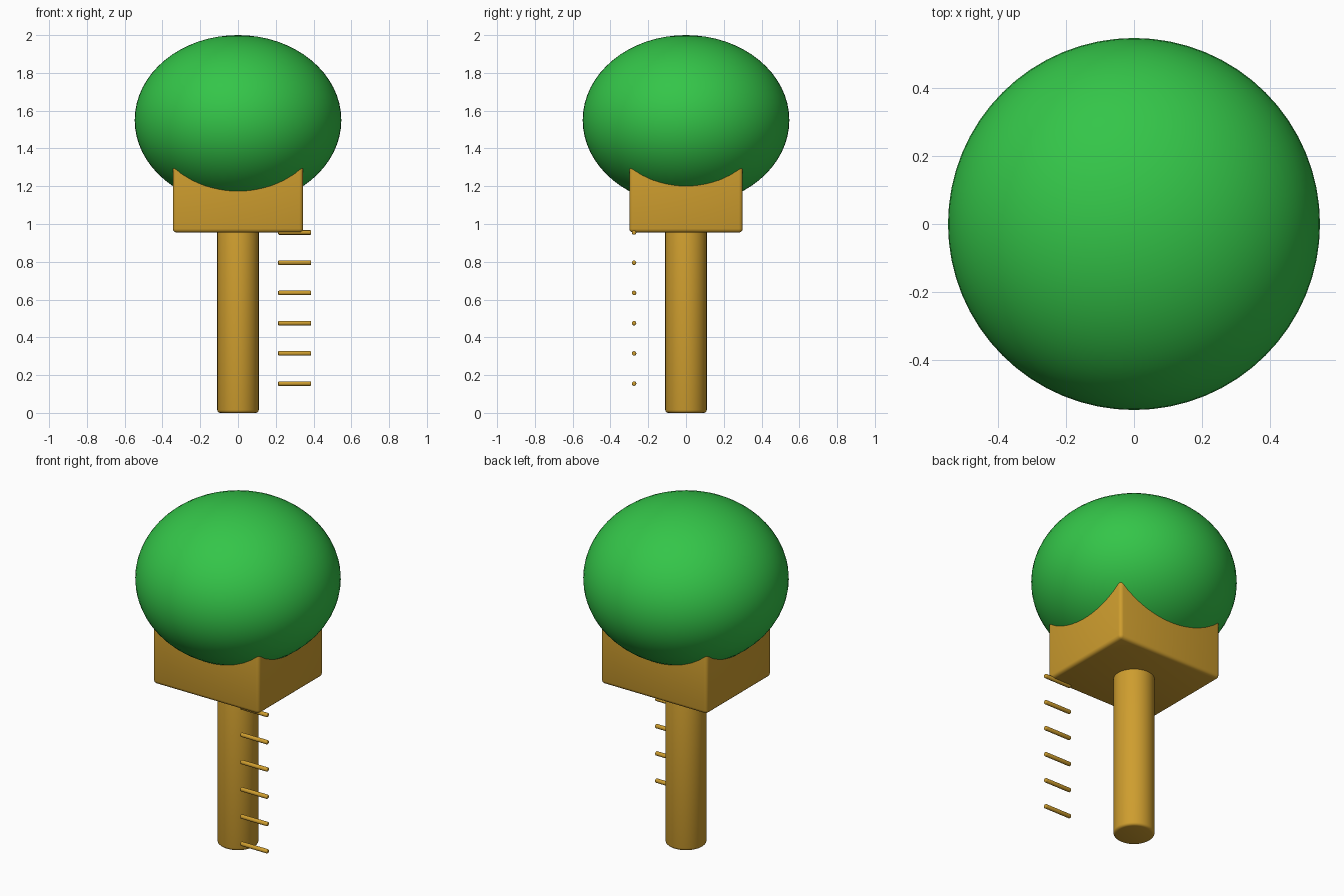
import bpy, bmesh, math
from mathutils import Matrix

cube = bpy.data.objects.get("Cube")
if cube:
    bpy.data.objects.remove(cube, do_unlink=True)


def material(name, rgb):
    m = bpy.data.materials.new(name)
    m.use_nodes = True
    m.diffuse_color = (*rgb, 1)
    bsdf = next(n for n in m.node_tree.nodes if n.type == 'BSDF_PRINCIPLED')
    bsdf.inputs["Base Color"].default_value = (*rgb, 1)
    return m


wood = material("golden wood", (0.62, 0.34, 0.028))
leaf = material("leaf green", (0.034, 0.56, 0.066))
tile = material("red roof", (0.5, 0.06, 0.03))


def finish(obj, name, mat, bevel=0, angle=40):
    """Name, colour, round the edges and smooth the newly added part."""
    obj.name = obj.data.name = name
    bpy.ops.object.transform_apply(location=False, rotation=True, scale=True)
    obj.data.materials.append(mat)
    if bevel:
        mod = obj.modifiers.new("rounded edges", 'BEVEL')
        mod.width = bevel
        mod.segments = 3
        mod.limit_method = 'ANGLE'
        mod.angle_limit = math.radians(40)
        bpy.ops.object.modifier_apply(modifier=mod.name)
    bpy.ops.object.shade_smooth_by_angle(angle=math.radians(angle))
    return obj


def cylinder(name, radius, length, loc, mat, bevel, rot=(0, 0, 0), sides=48):
    bpy.ops.mesh.primitive_cylinder_add(vertices=sides, radius=radius, depth=length,
                                        location=loc, rotation=rot)
    return finish(bpy.context.object, name, mat, bevel)


# Trunk
cylinder("trunk", 0.11, 1.0, (0, 0, 0.5), wood, 0.015)

# House box resting on the trunk
bpy.ops.mesh.primitive_cube_add(size=1, location=(0, 0, 1.185))
house = bpy.context.object
house.scale = (0.69, 0.60, 0.46)
finish(house, "house", wood, 0.02)

# Hipped roof tucked inside the foliage
bm = bmesh.new()
bmesh.ops.create_cone(bm, cap_ends=True, segments=4, radius1=math.sqrt(0.5),
                      radius2=0, depth=1,
                      matrix=Matrix.Rotation(math.pi / 4, 4, 'Z'))
bmesh.ops.scale(bm, vec=(0.782, 0.684, 0.24), verts=bm.verts)
mesh = bpy.data.meshes.new("roof")
bm.to_mesh(mesh)
bm.free()
mesh.materials.append(tile)
roof = bpy.data.objects.new("roof", mesh)
roof.location = (0, 0, 1.53)
bpy.context.collection.objects.link(roof)

# Foliage
bpy.ops.mesh.primitive_uv_sphere_add(segments=64, ring_count=32, radius=1,
                                     location=(0, 0, 1.55))
foliage = bpy.context.object
foliage.scale = (0.547, 0.547, 0.45)
finish(foliage, "foliage", leaf)

# Ladder rungs beside the trunk
for i in range(6):
    cylinder(f"ladder_rung_{i + 1}", 0.012, 0.175, (0.3, -0.275, 0.155 + 0.16 * i),
             wood, 0.005, (0, math.pi / 2, 0), 16)
